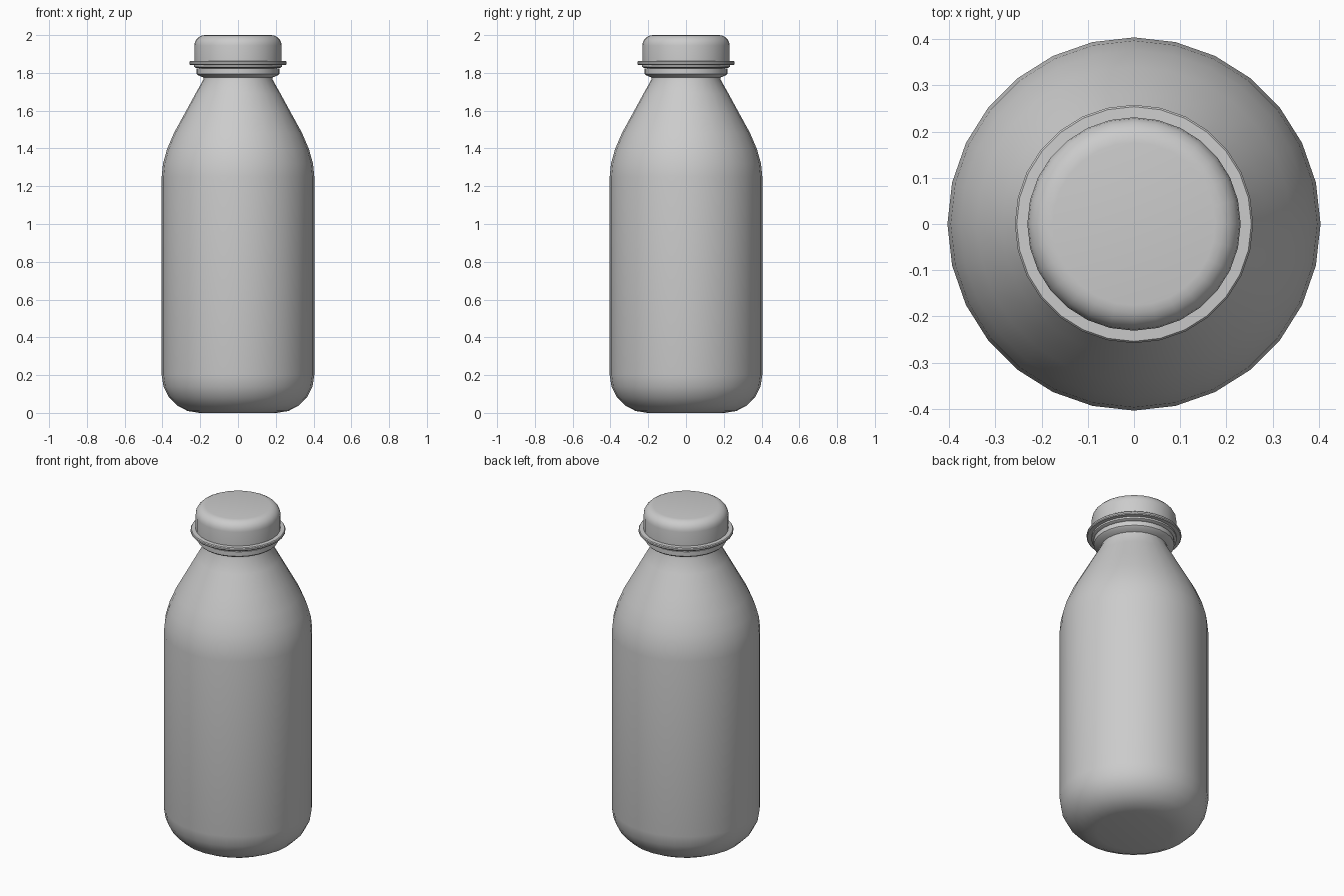
import bpy, bmesh, math

if "Cube" in bpy.data.objects:
    bpy.data.objects.remove(bpy.data.objects["Cube"])

SIDES = 28


def arc(cx, cz, rx, rz, a0, a1, n):
    """Points (radius, height) along an elliptical arc, angles in degrees."""
    pts = []
    for i in range(n + 1):
        a = math.radians(a0 + (a1 - a0) * i / n)
        pts.append((cx + rx * math.cos(a), cz + rz * math.sin(a)))
    return pts


def lathe(name, profile, angle=35):
    """Revolve an open profile and close both ends with flat caps."""
    bm = bmesh.new()
    rings = []
    for r, z in profile:
        rings.append([bm.verts.new((r * math.cos(2 * math.pi * i / SIDES),
                                    r * math.sin(2 * math.pi * i / SIDES), z))
                      for i in range(SIDES)])
    for lo, hi in zip(rings, rings[1:]):
        for i in range(SIDES):
            j = (i + 1) % SIDES
            bm.faces.new((lo[i], lo[j], hi[j], hi[i]))
    bm.faces.new(rings[0][::-1])
    bm.faces.new(rings[-1])
    mesh = bpy.data.meshes.new(name)
    bm.to_mesh(mesh)
    bm.free()
    obj = bpy.data.objects.new(name, mesh)
    bpy.context.collection.objects.link(obj)
    bpy.ops.object.select_all(action='DESELECT')
    obj.select_set(True)
    bpy.context.view_layer.objects.active = obj
    bpy.ops.object.shade_smooth_by_angle(angle=math.radians(angle))
    return obj


# Bottle: rounded base, straight body, sloping shoulder, neck bead
body = arc(0.204, 0.2, 0.2, 0.2, -90, 0, 5)
body += [(0.404, 1.25), (0.397, 1.32), (0.376, 1.395), (0.34, 1.48),
         (0.285, 1.58), (0.225, 1.69), (0.183, 1.765), (0.182, 1.775),
         (0.212, 1.788), (0.219, 1.795), (0.219, 1.822), (0.18, 1.83),
         (0.18, 1.85)]
lathe("bottle", body)

# Cap: lower skirt, thin flange, cylindrical wall, rounded top edge
cap = [(0.222, 1.826), (0.232, 1.832), (0.232, 1.842),
       (0.254, 1.843), (0.258, 1.848), (0.258, 1.857), (0.254, 1.862),
       (0.231, 1.863)]
cap += arc(0.176, 1.945, 0.055, 0.055, 0, 90, 5)
lathe("cap", cap)
